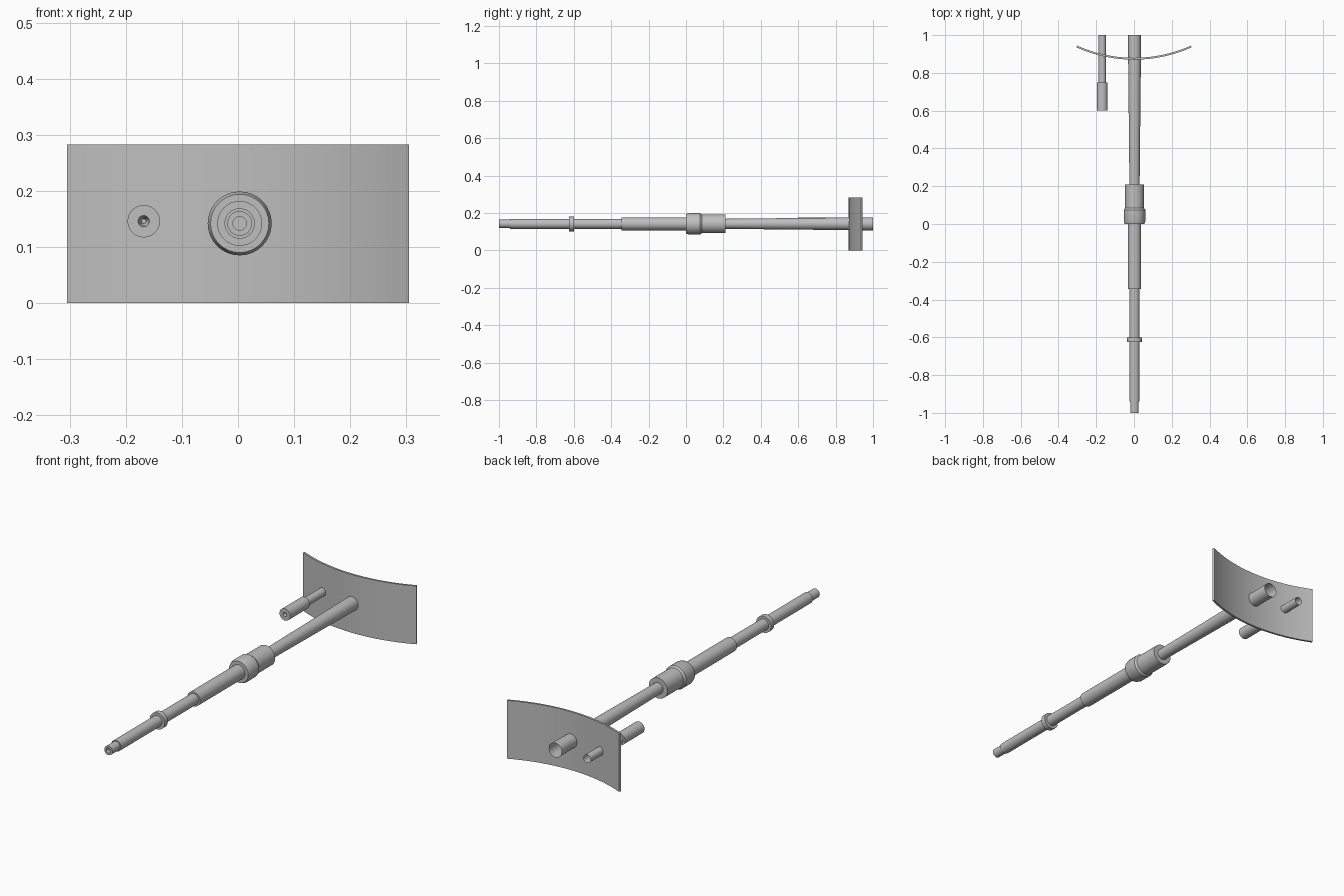
import bpy, bmesh, math

if "Cube" in bpy.data.objects:
    bpy.data.objects.remove(bpy.data.objects["Cube"])

grey = bpy.data.materials.new("gun_grey")
grey.diffuse_color = (0.52, 0.52, 0.52, 1)
grey.use_nodes = True
grey.node_tree.nodes["Principled BSDF"].inputs["Base Color"].default_value = grey.diffuse_color


def finish(name, bm):
    bmesh.ops.remove_doubles(bm, verts=bm.verts, dist=1e-5)
    bmesh.ops.recalc_face_normals(bm, faces=bm.faces)
    me = bpy.data.meshes.new(name)
    bm.to_mesh(me)
    bm.free()
    me.materials.append(grey)
    ob = bpy.data.objects.new(name, me)
    bpy.context.collection.objects.link(ob)
    bpy.ops.object.select_all(action='DESELECT')
    ob.select_set(True)
    bpy.context.view_layer.objects.active = ob
    bpy.ops.object.shade_smooth_by_angle(angle=math.radians(30))
    return ob


def lathe(name, cx, cz, profile, sides=32):
    """Spin (radius, y) points around a lengthwise axis."""
    bm = bmesh.new()
    rings = []
    for r, y in profile:
        rings.append([bm.verts.new((cx + r * math.cos(2 * math.pi * i / sides), y,
                                    cz + r * math.sin(2 * math.pi * i / sides)))
                      for i in range(sides)])
    for a, b in zip(rings, rings[1:]):
        for i in range(sides):
            j = (i + 1) % sides
            bm.faces.new((a[i], a[j], b[j], b[i]))
    return finish(name, bm)


GX, GZ = 0.003, 0.142   # main gun axis
CX, CZ = -0.168, 0.146  # secondary gun axis

# Main barrel: blind bore, stepped muzzle, tapered rear with open end
lathe("barrel", GX, GZ, [(0.0001, -0.98), (0.012, -0.98), (0.012, -1.0), (0.022, -1.0),
                         (0.022, -0.94), (0.027, -0.94), (0.027, 0.21), (0.035, 1.0)])
lathe("barrel_collar", GX, GZ, [(0.026, -0.625), (0.040, -0.625), (0.040, -0.6), (0.026, -0.6)])
lathe("thermal_sleeve", GX, GZ, [(0.026, -0.345), (0.035, -0.345), (0.035, 0.01)])

# Bore evacuator in two sections
lathe("evacuator_front", GX, GZ, [(0.034, 0.0), (0.052, 0.0), (0.057, 0.015),
                                  (0.057, 0.075), (0.050, 0.085)])
lathe("evacuator_rear", GX, GZ, [(0.050, 0.085), (0.050, 0.21), (0.026, 0.21)])

# Secondary gun with conical muzzle recess and open rear
lathe("secondary_gun", CX, CZ, [(0.004, 0.63), (0.010, 0.60), (0.029, 0.60), (0.029, 0.75),
                                (0.020, 0.75), (0.020, 1.0)], 24)
lathe("secondary_bore_floor", CX, CZ, [(0.0001, 0.63), (0.004, 0.63)], 24)

# Curved shield plate
bm = bmesh.new()
R, T, N, H = 0.748, 0.01, 20, 0.283
half = math.asin(0.305 / R)
cols = []
for i in range(N + 1):
    a = -half + 2 * half * i / N
    cols.append([bm.verts.new((r * math.sin(a), 0.87 + R - r * math.cos(a), z))
                 for r, z in ((R, 0), (R, H), (R - T, H), (R - T, 0))])
for a, b in zip(cols, cols[1:]):
    for k in range(4):
        m = (k + 1) % 4
        bm.faces.new((a[k], b[k], b[m], a[m]))
bm.faces.new(cols[0])
bm.faces.new(cols[-1])
finish("shield_plate", bm)
